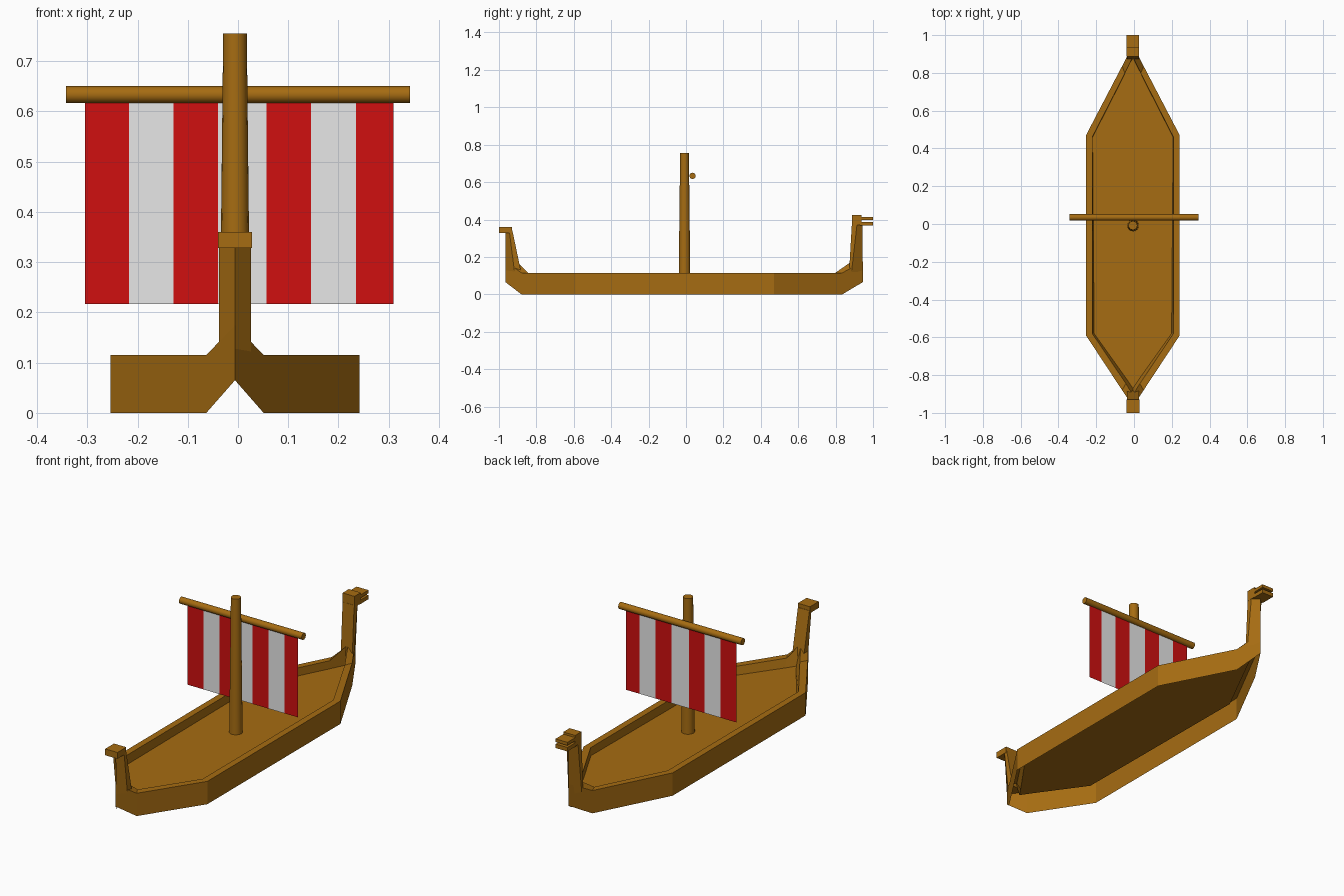
import bpy, bmesh, math

if "Cube" in bpy.data.objects:
    bpy.data.objects.remove(bpy.data.objects["Cube"])

CX = -0.006  # hull centre line


def material(name, rgb):
    m = bpy.data.materials.new(name)
    m.diffuse_color = (*rgb, 1)
    m.use_nodes = True
    m.node_tree.nodes["Principled BSDF"].inputs["Base Color"].default_value = m.diffuse_color
    return m


WOOD = material("brown wood", (0.38, 0.15, 0.006))
RED = material("red cloth", (0.63, 0.005, 0.005))
WHITE = material("white cloth", (0.8, 0.8, 0.8))


def make(name, verts, faces, mats, normals=True):
    me = bpy.data.meshes.new(name)
    me.from_pydata(verts, [], faces)
    for m in mats:
        me.materials.append(m)
    if normals:
        bm = bmesh.new()
        bm.from_mesh(me)
        bmesh.ops.recalc_face_normals(bm, faces=bm.faces)
        bm.to_mesh(me)
        bm.free()
    ob = bpy.data.objects.new(name, me)
    bpy.context.collection.objects.link(ob)
    return ob


def loft(name, rings, cap_start=False, cap_end=True):
    """Join equal-length closed rings of points with quads."""
    n = len(rings[0])
    verts = [p for r in rings for p in r]
    faces = [(k * n + i, k * n + (i + 1) % n, (k + 1) * n + (i + 1) % n, (k + 1) * n + i)
             for k in range(len(rings) - 1) for i in range(n)]
    if cap_start:
        faces.append(tuple(reversed(range(n))))
    if cap_end:
        faces.append(tuple(range((len(rings) - 1) * n, len(rings) * n)))
    return make(name, verts, faces, [WOOD])


def mirror_ring(half):
    """Half outline running from front tip to back tip, mirrored about the centre line."""
    other = [(-x, y, z) for x, y, z in reversed(half[1:-1])]
    return [(x + CX, y, z) for x, y, z in half + other]


def box(name, x, y0, y1, z0, z1):
    lo = [(CX - x, y0, z0), (CX + x, y0, z0), (CX + x, y1, z0), (CX - x, y1, z0)]
    return loft(name, [lo, [(a, b, z1) for a, b, _ in lo]], True)


# Hull: outer wall, rim, inner wall and raised deck, hollow underneath
outer = [(0, -.965), (.057, -.88), (.248, -.59), (.248, .47), (.057, .836), (0, .945)]
inner = [(0, -.905), (.037, -.845), (.215, -.58), (.215, .46), (.042, .798), (0, .885)]
floor = [(0, -.87), (.03, -.825), (.205, -.58), (.213, .46), (.042, .795), (0, .88)]
bottom = [.065, 0, 0, 0, 0, .065]
top = [.175, .115, .115, .115, .115, .175]
loft("hull", [
    mirror_ring([(x, y, z) for (x, y), z in zip(outer, bottom)]),
    mirror_ring([(x, y, z) for (x, y), z in zip(outer, top)]),
    mirror_ring([(x, y, z) for (x, y), z in zip(inner, top)]),
    mirror_ring([(x, y, .075) for x, y in floor])])


# Stem posts with a ridged outer edge
def post(name, sections):
    loft(name, [[(CX, ridge, z), (CX + .032, side, z), (CX + .032, back, z),
                 (CX - .032, back, z), (CX - .032, side, z)]
                for ridge, side, back, z in sections], True)


post("front_post", [(-.964, -.917, -.882, .12), (-.965, -.945, -.928, .34)])
post("back_post", [(.944, .885, .872, .12), (.945, .915, .887, .38)])

# Front head block
box("front_head", .034, -1.0, -.93, .328, .36)

# Back head with two open jaws
box("back_head", .033, .888, .938, .37, .425)
box("upper_jaw", .033, .93, 1.0, .398, .414)
box("lower_jaw", .033, .93, 1.0, .368, .388)


# Mast and yard
def rod(name, r1, r2, length, loc, rot=(0, 0, 0)):
    bpy.ops.mesh.primitive_cone_add(vertices=16, radius1=r1, radius2=r2, depth=length,
                                    location=loc, rotation=rot)
    ob = bpy.context.object
    ob.name = name
    ob.data.materials.append(WOOD)
    bpy.ops.object.shade_smooth_by_angle(angle=math.radians(30))


rod("mast", .031, .0235, .68, (CX, -.008, .415))
rod("yard", .0168, .0168, .684, (0, .035, .6335), (0, math.pi / 2, 0))

# Flat striped sail, seven stripes
edges = [-.305, -.217, -.128, -.04, .057, .145, .235, .31]
verts = [(x, .035, z) for x in edges for z in (.217, .6335)]
faces = [(2 * i, 2 * i + 2, 2 * i + 3, 2 * i + 1) for i in range(7)]
sail = make("sail", verts, faces, [RED, WHITE], False)
for p in sail.data.polygons:
    p.material_index = p.index % 2
